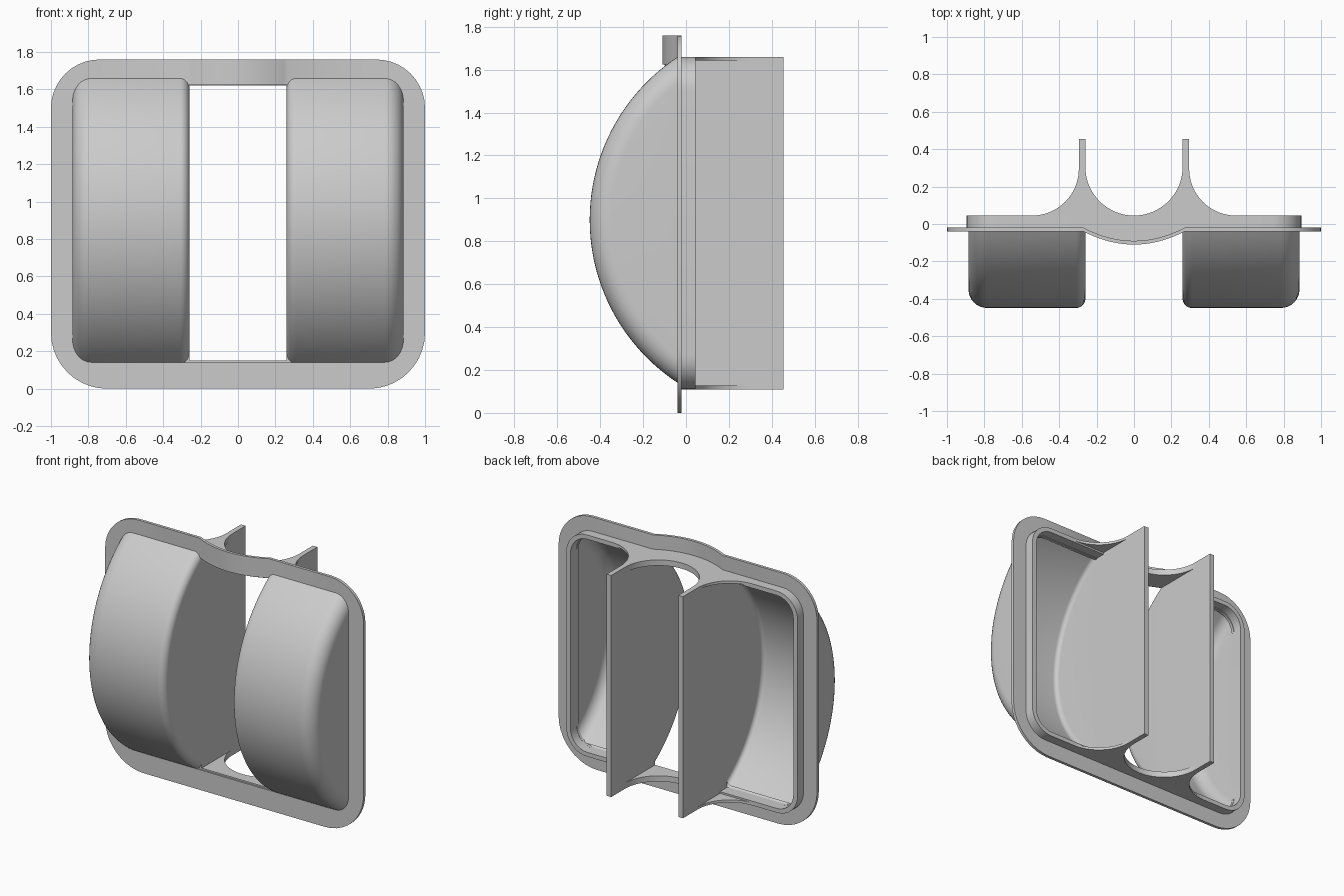
import bpy, bmesh
from math import sin, cos, pi, radians
from mathutils import Vector

if "Cube" in bpy.data.objects:
    bpy.data.objects.remove(bpy.data.objects["Cube"])

grey = bpy.data.materials.new("light grey")
grey.use_nodes = True
grey.diffuse_color = (0.6, 0.6, 0.6, 1)
grey.node_tree.nodes["Principled BSDF"].inputs["Base Color"].default_value = grey.diffuse_color

IN, WALL = 0.26, 0.035            # inner face and thickness of the dividers
LOW, HIGH, MID = 0.11, 1.66, 0.9  # collar bottom and top, arch centre height
FRONT, BACK = -0.04, -0.02        # flange faces
AXIS_Y, RADIUS = 0.46, 0.909      # arch axis and radius


def sweep(name, sections, closed=False, clip=None):
    """Join matching cross-sections into one smooth-shaded solid."""
    bm = bmesh.new()
    rings = [[bm.verts.new(p) for p in s] for s in sections]
    n = len(rings[0])
    pairs = list(zip(rings, rings[1:])) + ([(rings[-1], rings[0])] if closed else [])
    for a, b in pairs:
        for i in range(n):
            j = (i + 1) % n
            bm.faces.new((a[i], a[j], b[j], b[i]))
    if not closed:
        bm.faces.new(rings[0])
        bm.faces.new(rings[-1])
    if clip is not None:
        bmesh.ops.bisect_plane(bm, geom=bm.verts[:] + bm.edges[:] + bm.faces[:],
                               plane_co=(0, clip, 0), plane_no=(0, 1, 0), clear_outer=True)
    bmesh.ops.recalc_face_normals(bm, faces=bm.faces)
    mesh = bpy.data.meshes.new(name)
    bm.to_mesh(mesh)
    bm.free()
    mesh.materials.append(grey)
    obj = bpy.data.objects.new(name, mesh)
    bpy.context.collection.objects.link(obj)
    bpy.ops.object.select_all(action="DESELECT")
    obj.select_set(True)
    bpy.context.view_layer.objects.active = obj
    bpy.ops.object.shade_smooth_by_angle(angle=radians(30))
    return obj


def bulge(x):
    """Forward bow of the top bar."""
    return -0.07 * max(0, 1 - (x / 0.27) ** 2)


def rounded_loop(half, z0, z1, r_low, r_high, steps=10):
    """Rounded rectangle in xz with extra points along the top edge."""
    pts = []
    corners = [(half - r_low, z0 + r_low, r_low, -90), (half - r_high, z1 - r_high, r_high, 0),
               (r_high - half, z1 - r_high, r_high, 90), (r_low - half, z0 + r_low, r_low, 180)]
    for k, (cx, cz, r, start) in enumerate(corners):
        for i in range(steps + 1):
            a = radians(start + 90 * i / steps)
            pts.append((cx + r * cos(a), cz + r * sin(a)))
        if k == 1:
            pts += [(0.27 * (1 - i / 10), z1) for i in range(21)]
    return pts


def frame(name, outer, inner, y0, y1, bow=False):
    """Ring between two outlines."""
    sections = []
    for (xo, zo), (xi, zi) in zip(outer, inner):
        top = bow and zo > 1
        d_out, d_in = (bulge(xo), bulge(xi)) if top else (0, 0)
        sections.append([(xo, y0 + d_out, zo), (xo, y1 + d_out, zo),
                         (xi, y1 + d_in, zi), (xi, y0 + d_in, zi)])
    return sweep(name, sections, closed=True)


def web(name, stations, z0, z1):
    """Flat plate whose front and back edges are given for each x."""
    return sweep(name, [[(x, f, z0), (x, b, z0), (x, b, z1), (x, f, z1)]
                        for x, f, b in stations])


def arch_profile(x0, x1, r, f0, f1, foot=0.45, steps=8):
    """Half-section of the arch, as (x, radius), with rounded shoulders."""
    pts = [(x0, foot)]
    for cx, f, start in ((x0 + f0, f0, 180), (x1 - f1, f1, 90)):
        for i in range(steps + 1):
            a = radians(start - 90 * i / steps)
            pts.append((cx + f * cos(a), r - f + f * sin(a)))
    return pts + [(x1, foot)]


# Flange with the bowed top bar, and the collar behind it
opening = rounded_loop(0.86, 0.14, 1.625, 0.13, 0.13)
frame("flange", rounded_loop(1.0, 0, 1.76, 0.3, 0.26), opening, FRONT, BACK, bow=True)
frame("collar", rounded_loop(0.895, LOW, HIGH, 0.16, 0.16),
      rounded_loop(0.862, LOW + 0.03, HIGH - 0.03, 0.13, 0.13), BACK - 0.01, 0.045)

# Webs between the dividers, with a half-round cut at the back
turns = [pi * i / 32 for i in range(33)]
for name, z0, z1, bow in (("lower_web", LOW, 0.15, 0), ("upper_web", 1.62, HIGH, 1)):
    web(name, [(IN * cos(a), -0.03 + bow * bulge(IN * cos(a)), 0.305 - IN * sin(a))
               for a in turns], z0, z1)

for side, s in (("left", 1), ("right", -1)):
    # Hollow arched pod
    ring = arch_profile(IN, 0.885, RADIUS, 0.05, 0.1)
    ring += reversed(arch_profile(IN + WALL, 0.865, RADIUS - 0.02, 0.03, 0.08))
    sections = []
    for i in range(53):
        a = radians(-65 + 2.5 * i)
        sections.append([(s * x, AXIS_Y - r * cos(a), MID + r * sin(a)) for x, r in ring])
    sweep(side + "_arch", sections, clip=-0.03)

    # Divider wall
    x0, x1 = s * IN, s * (IN + WALL)
    web(side + "_divider", [(x, -0.03, 0.455) for x in (x0, x1)], LOW, HIGH)

    # Quarter-round gussets outside the divider
    quarter = [(s * (0.545 - 0.25 * cos(a)), -0.02, 0.295 - 0.25 * sin(a)) for a in turns[:17]]
    web(side + "_lower_gusset", quarter, LOW, LOW + 0.018)
    web(side + "_upper_gusset", quarter, HIGH - 0.018, HIGH)
